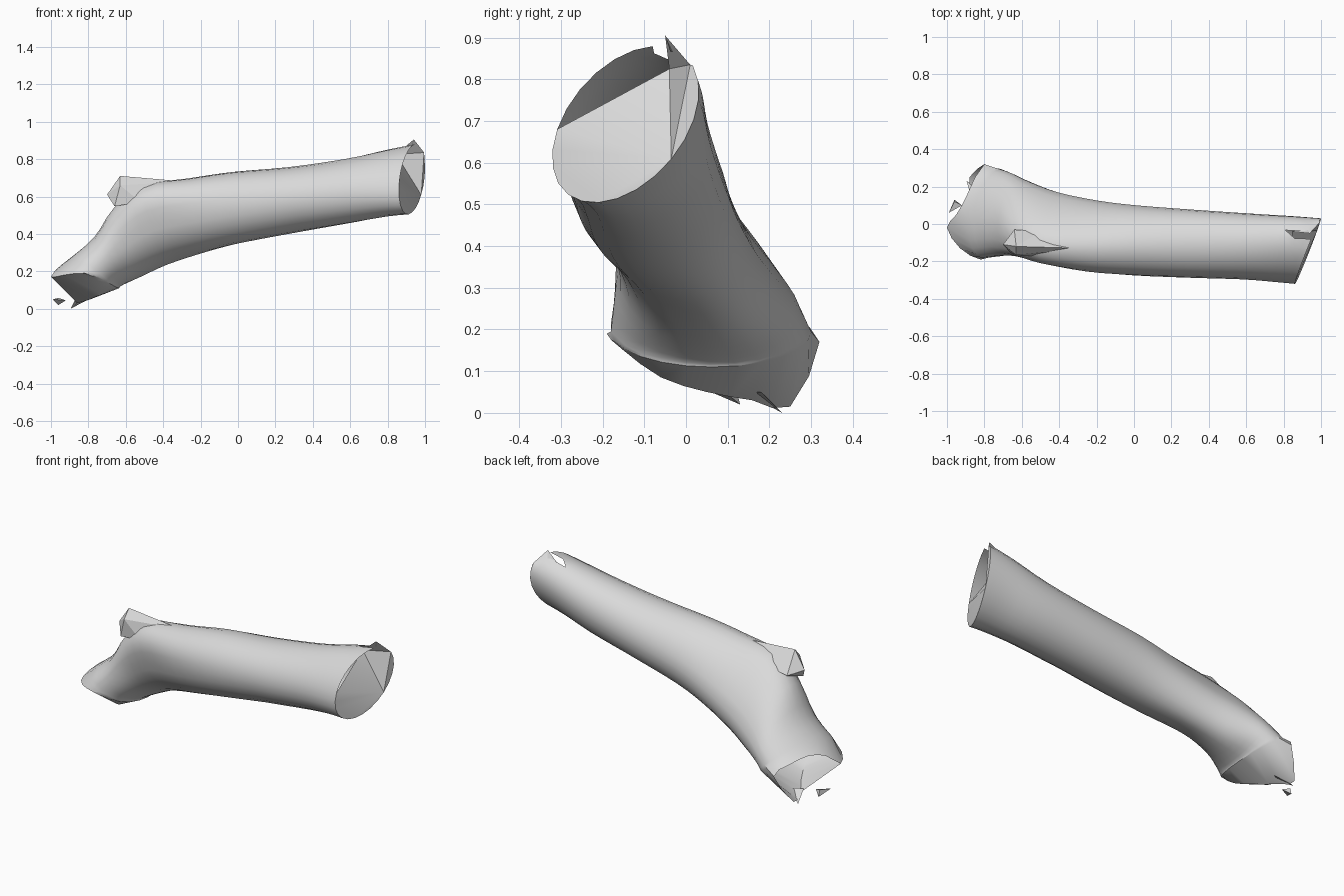
import bpy, bmesh, math
from mathutils import Vector

cube = bpy.data.objects.get("Cube")
if cube:
    bpy.data.objects.remove(cube, do_unlink=True)

grey = bpy.data.materials.new("light_grey")
grey.use_nodes = True
grey.diffuse_color = (0.7, 0.7, 0.7, 1)
grey.node_tree.nodes["Principled BSDF"].inputs["Base Color"].default_value = (0.7, 0.7, 0.7, 1)


def finish(name, bm, smooth=False):
    bmesh.ops.recalc_face_normals(bm, faces=bm.faces)
    mesh = bpy.data.meshes.new(name)
    bm.to_mesh(mesh)
    bm.free()
    mesh.materials.append(grey)
    obj = bpy.data.objects.new(name, mesh)
    bpy.context.collection.objects.link(obj)
    if smooth:
        bpy.ops.object.select_all(action='DESELECT')
        obj.select_set(True)
        bpy.context.view_layer.objects.active = obj
        bpy.ops.object.shade_smooth_by_angle(angle=math.radians(32))
    return obj


def spline(a, b, c, d, t):
    return 0.5 * (2 * b + (c - a) * t + (2 * a - 5 * b + 4 * c - d) * t * t
                  + (3 * b - a - 3 * c + d) * t ** 3)


# Log sections: centre, half-width vector (towards +y), half-height vector (towards the top)
sections = [
    ((-0.76, 0.06, 0.195), (0.02, 0.24, 0.0), (-0.125, -0.03, 0.085)),
    ((-0.69, 0.05, 0.258), (0.03, 0.223, -0.01), (-0.07, -0.02, 0.132)),
    ((-0.59, 0.03, 0.36), (0.03, 0.195, -0.05), (-0.07, -0.05, 0.18)),
    ((-0.44, -0.015, 0.455), (0.03, 0.185, -0.075), (-0.06, -0.07, 0.205)),
    ((-0.22, -0.062, 0.503), (0.02, 0.188, -0.045), (-0.05, -0.04, 0.193)),
    ((0.0, -0.087, 0.543), (0.01, 0.187, -0.02), (-0.03, -0.015, 0.188)),
    ((0.3, -0.105, 0.584), (0.01, 0.182, 0.0), (-0.03, 0, 0.173)),
    ((0.6, -0.12, 0.632), (0.02, 0.176, 0.02), (-0.03, 0.005, 0.168)),
    ((0.8, -0.134, 0.672), (0.045, 0.176, 0.045), (-0.015, 0.015, 0.172)),
    ((0.93, -0.145, 0.692), (0.07, 0.175, 0.06), (0.0, 0.02, 0.178)),
]
SEG, STEPS = 24, 3
sections = [[Vector(v) for v in s] for s in sections]

# Interpolate the sections for a smooth trunk
dense = []
last = len(sections) - 1
for i in range(last):
    quad = [sections[max(0, min(last, i + k))] for k in (-1, 0, 1, 2)]
    for j in range(STEPS):
        dense.append([spline(*[q[m] for q in quad], j / STEPS) for m in range(3)])
dense.append(sections[-1])


def section_point(c, s, u, k):
    co, si = math.cos(math.tau * k / SEG), math.sin(math.tau * k / SEG)
    s, u = s.copy(), u.copy()
    # Where the trunk bends down, its lower front stays full and untilted
    if s.z < 0 and co < 0:
        s.z *= 0.2
    if u.y < 0 and si < 0:
        u.y *= 0.1
    return c + s * co + u * si


# Broken rim at the low end, one point every 30 degrees from the +y side over the top
rim_points = [Vector(p) for p in (
    (-0.80, 0.32, 0.17), (-0.85, 0.25, 0.225), (-0.90, 0.14, 0.25), (-0.95, 0.05, 0.23),
    (-1.00, -0.02, 0.17), (-0.93, -0.13, 0.18), (-0.82, -0.19, 0.19), (-0.75, -0.15, 0.15),
    (-0.74, -0.06, 0.085), (-0.79, 0.05, 0.05), (-0.86, 0.16, 0.03), (-0.88, 0.25, 0.015))]

bm = bmesh.new()
rim = []
for i in range(12):
    quad = [rim_points[(i + k) % 12] for k in (-1, 0, 1, 2)]
    rim += [bm.verts.new(spline(*quad, t)) for t in (0, 0.5)]

loft = [rim] + [[bm.verts.new(section_point(*d, k)) for k in range(SEG)] for d in dense]

# Torn corner of the high end rises to a splinter
NOTCH = 4
end = loft[-1]
end[NOTCH].co = (0.94, -0.05, 0.905)
end[NOTCH - 1].co = (0.995, 0.01, 0.835)

# Skin, with a triangular notch beside the splinter
n = len(loft)
for r in range(n - 1):
    for k in range(SEG):
        a, b = loft[r][k], loft[r][(k + 1) % SEG]
        c, d = loft[r + 1][(k + 1) % SEG], loft[r + 1][k]
        if k == NOTCH and r >= n - 4:
            if r == n - 4:
                bm.faces.new((a, b, c))
            continue
        bm.faces.new((a, b, c, d))

# Underside of the low end, closing the front half of the rim
under = bm.faces.new(rim[8:21])
bmesh.ops.triangulate(bm, faces=[under])

# Folded cap at the high end, sunk at the fold and open above a slanted chord
fold = bm.verts.new((0.845, -0.04, 0.825))
bm.faces.new(end[11:22])
bm.faces.new((end[11], end[21], fold))
bm.faces.new((fold, end[21], end[NOTCH - 1]))
bm.faces.new(end[21:] + end[:NOTCH])
bm.faces.new((fold, end[NOTCH - 1], end[NOTCH]))
finish("log", bm, smooth=True)


def hull(name, points):
    bm = bmesh.new()
    for p in points:
        bm.verts.new(p)
    bmesh.ops.convex_hull(bm, input=bm.verts)
    return finish(name, bm)


# Snapped branch stub, running back into the top of the log
hull("branch_stub", [
    (-0.63, -0.12, 0.71), (-0.70, -0.11, 0.61), (-0.66, -0.155, 0.548),
    (-0.63, -0.165, 0.66), (-0.64, -0.03, 0.59),
    (-0.28, -0.13, 0.68), (-0.52, -0.175, 0.57), (-0.52, -0.14, 0.66), (-0.50, -0.04, 0.61)])

# Loose bark pieces under the low end
hull("lower_shard", [(-0.895, 0.23, 0.0), (-0.87, 0.14, 0.05), (-0.80, 0.18, 0.05)])
hull("loose_flake", [(-0.99, 0.06, 0.05), (-0.96, 0.13, 0.02), (-0.92, 0.10, 0.045), (-0.96, 0.12, 0.058)])
